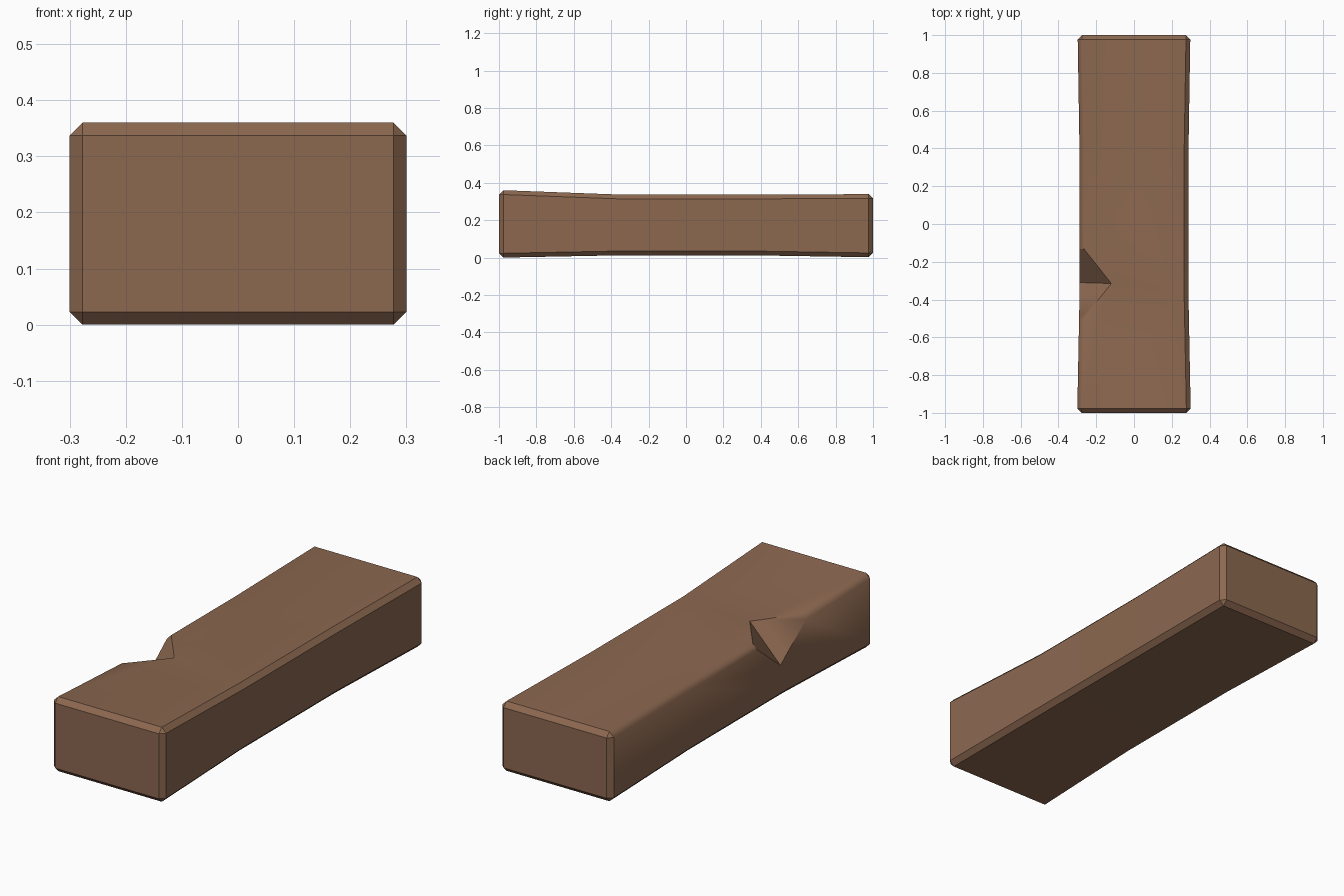
import bpy, bmesh
from mathutils import Vector

if "Cube" in bpy.data.objects:
    bpy.data.objects.remove(bpy.data.objects["Cube"])

wood = bpy.data.materials.new("brown_wood")
wood.diffuse_color = (0.262, 0.138, 0.08, 1)
wood.use_nodes = True
wood.node_tree.nodes["Principled BSDF"].inputs["Base Color"].default_value = wood.diffuse_color

B = 0.023  # chamfer size


def make_object(name, bm):
    bmesh.ops.recalc_face_normals(bm, faces=bm.faces)
    mesh = bpy.data.meshes.new(name)
    bm.to_mesh(mesh)
    bm.free()
    obj = bpy.data.objects.new(name, mesh)
    bpy.context.collection.objects.link(obj)
    mesh.materials.append(wood)
    return obj


def ring(bm, y, w, lo, hi):
    """Chamfered rectangular cross-section."""
    pts = [(-w + B, lo), (w - B, lo), (w, lo + B), (w, hi - B),
           (w - B, hi), (-w + B, hi), (-w, hi - B), (-w, lo + B)]
    return [bm.verts.new((x, y, z)) for x, z in pts]


# Plank: slightly waisted beam lofted along y, with chamfered ends
stations = [(-1 + B, 0.30, 0.0, 0.36), (-0.36, 0.288, 0.012, 0.337),
            (0.36, 0.288, 0.012, 0.337), (1 - B, 0.298, 0.002, 0.339)]
bm = bmesh.new()
rings = [ring(bm, *s) for s in stations]
for a, b in zip(rings, rings[1:]):
    for i in range(8):
        j = (i + 1) % 8
        bm.faces.new((a[i], a[j], b[j], b[i]))
for y, (_, w, lo, hi), r in ((-1, stations[0], rings[0]), (1, stations[-1], rings[-1])):
    cap = [bm.verts.new((x, y, z)) for x, z in
           ((-w + B, lo + B), (w - B, lo + B), (w - B, hi - B), (-w + B, hi - B))]
    bm.faces.new(cap)
    for k in range(4):
        bm.faces.new((r[2 * k], r[(2 * k + 1) % 8], cap[(k + 1) % 4], cap[k]))
        bm.faces.new((r[2 * k], r[2 * k - 1], cap[k]))
plank = make_object("plank", bm)

# Notch cutter: wedge chopped out of the upper left edge
inner, low = Vector((-0.12, -0.315, 0.337)), Vector((-0.288, -0.31, 0.17))
mid = (inner + low) / 2
ends = [Vector((-0.283, -0.12, 0.328)), Vector((-0.283, -0.51, 0.332))]
corners = [inner + (inner - low) * 0.5, low + (low - inner) * 0.5]
corners += [p + (p - mid) * 1.5 for p in ends]
bm = bmesh.new()
v = [bm.verts.new(c) for c in corners]
for f in ((0, 1, 2), (0, 1, 3), (0, 2, 3), (1, 2, 3)):
    bm.faces.new([v[i] for i in f])
cutter = make_object("notch_cutter", bm)
cutter.hide_render = True

mod = plank.modifiers.new("notch", 'BOOLEAN')
mod.operation = 'DIFFERENCE'
mod.solver = 'EXACT'
mod.object = cutter
bpy.context.view_layer.objects.active = plank
plank.select_set(True)
bpy.ops.object.modifier_apply(modifier=mod.name)
bpy.data.objects.remove(cutter)

# Crisp chamfers, except the worn upper left edge which shades smoothly
bm = bmesh.new()
bm.from_mesh(plank.data)
for f in bm.faces:
    f.smooth = True
for e in bm.edges:
    a, b = (p.co for p in e.verts)
    worn = (max(a.x, b.x) < -0.25 and min(a.z, b.z) > 0.28
            and abs(a.y - b.y) > 0.1)
    e.smooth = worn or e.calc_face_angle(0) < 0.5
bm.to_mesh(plank.data)
bm.free()
